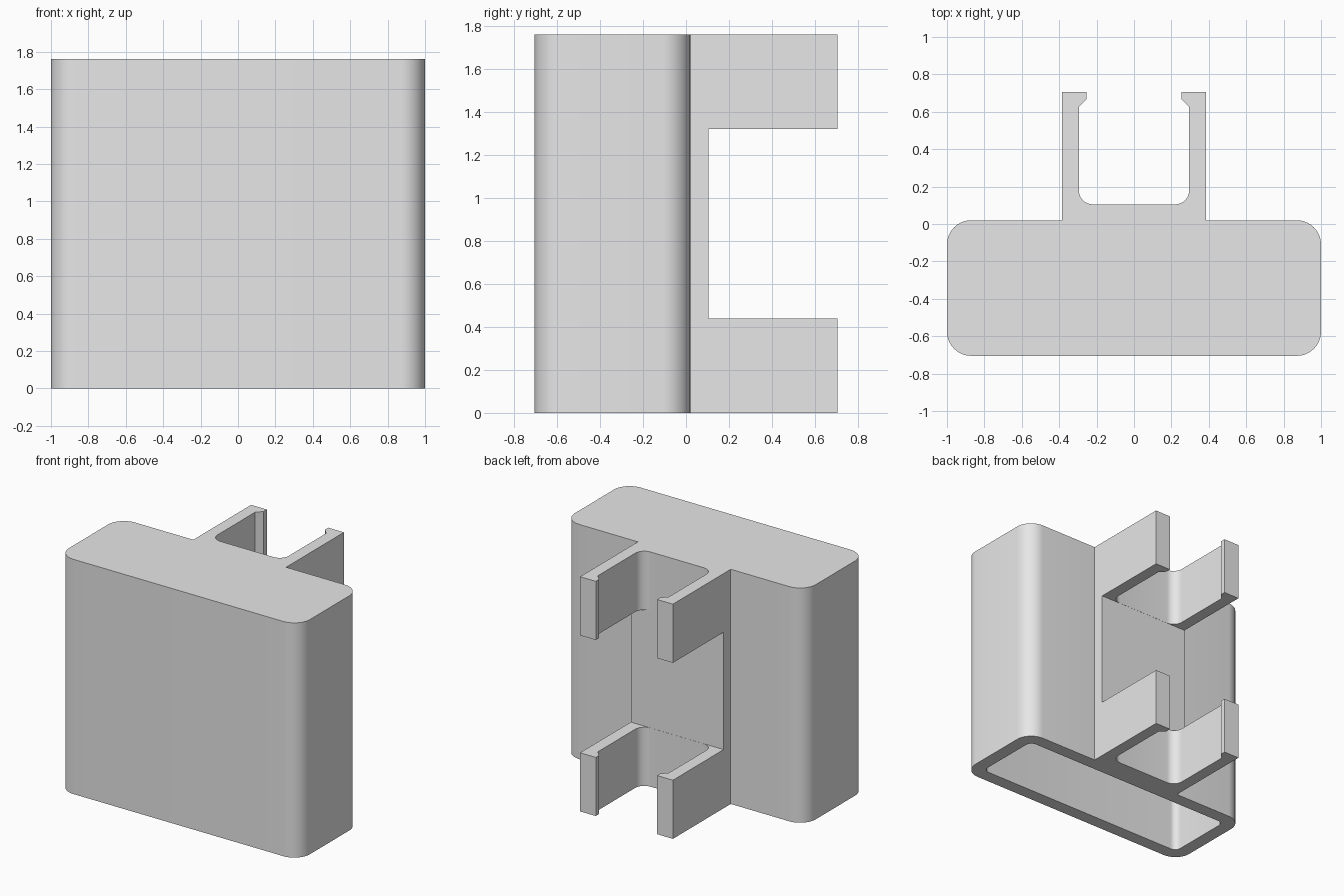
import bpy
import bmesh
from math import pi, cos, sin, radians

default_cube = bpy.data.objects.get("Cube")
if default_cube:
    bpy.data.objects.remove(default_cube, do_unlink=True)

HEIGHT = 1.76
FRONT, BACK = -0.705, 0.02      # body depth
ARM_END = 0.705
FLOOR = 0.105                   # floor of the clip channel
ARM_OUT, ARM_IN, HOOK = 0.385, 0.295, 0.255
WALL = 0.1

grey = bpy.data.materials.new("plain_grey")
grey.use_nodes = True
colour = (0.8, 0.8, 0.8, 1)
grey.diffuse_color = colour
grey.node_tree.nodes["Principled BSDF"].inputs["Base Color"].default_value = colour


def arc(cx, cy, r, start, end, steps=10):
    """Points on an arc, angles in quarter turns."""
    angles = [(start + (end - start) * i / steps) * pi / 2 for i in range(steps + 1)]
    return [(cx + r * cos(a), cy + r * sin(a)) for a in angles]


def extrude(name, half, z0, z1):
    """Mirror a right-hand outline in x and extrude it along z."""
    outline = half + [(-x, y) for x, y in reversed(half)]
    bm = bmesh.new()
    face = bm.faces.new([bm.verts.new((x, y, z0)) for x, y in outline])
    top = bmesh.ops.extrude_face_region(bm, geom=[face])["geom"]
    verts = [v for v in top if isinstance(v, bmesh.types.BMVert)]
    bmesh.ops.translate(bm, verts=verts, vec=(0, 0, z1 - z0))
    bmesh.ops.recalc_face_normals(bm, faces=bm.faces)
    mesh = bpy.data.meshes.new(name)
    bm.to_mesh(mesh)
    bm.free()
    mesh.materials.append(grey)
    obj = bpy.data.objects.new(name, mesh)
    bpy.context.collection.objects.link(obj)
    return obj


def rounded_half(x, y0, y1, r):
    return arc(x - r, y0 + r, r, -1, 0) + arc(x - r, y1 - r, r, 0, 1)


# Rounded body with the hooked clip channel on its back
clip = [(ARM_OUT, BACK), (ARM_OUT, ARM_END), (HOOK, ARM_END), (HOOK, 0.665), (ARM_IN, 0.625)]
channel_corner = arc(ARM_IN - 0.075, FLOOR + 0.075, 0.075, 0, -1)
holder = extrude("clip_holder", rounded_half(1, FRONT, BACK, 0.13) + clip + channel_corner,
                 0, HEIGHT)

# Hollow inside, open at the bottom
cavity = extrude("cavity_cutter", rounded_half(1 - WALL, FRONT + WALL, BACK - WALL, 0.05),
                 -0.1, HEIGHT - WALL)

# Gap that splits the channel into upper and lower clips
gap = extrude("gap_cutter", [(0.6, FLOOR - 0.001), (0.6, 1)], 0.44, 1.32)

bpy.ops.object.select_all(action="DESELECT")
holder.select_set(True)
bpy.context.view_layer.objects.active = holder
for cutter in (cavity, gap):
    cutter.hide_render = True
    mod = holder.modifiers.new(cutter.name, "BOOLEAN")
    mod.operation = "DIFFERENCE"
    mod.solver = "EXACT"
    mod.object = cutter
    bpy.ops.object.modifier_apply(modifier=mod.name)
    bpy.data.objects.remove(cutter, do_unlink=True)

bpy.ops.object.shade_smooth_by_angle(angle=radians(30))
